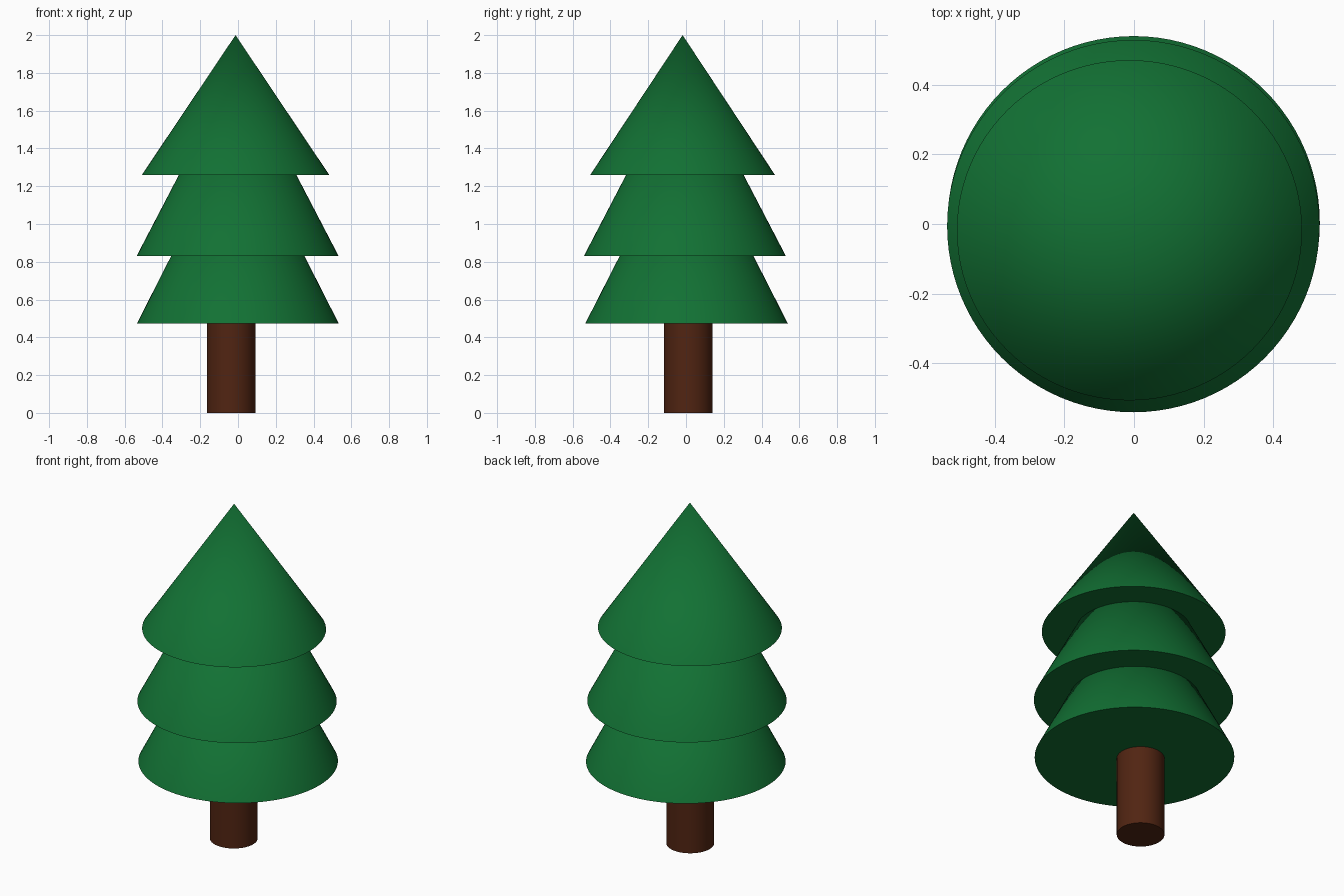
import bpy
import math

if "Cube" in bpy.data.objects:
    bpy.data.objects.remove(bpy.data.objects["Cube"])


def material(name, rgb):
    m = bpy.data.materials.new(name)
    m.diffuse_color = (*rgb, 1.0)
    m.use_nodes = True
    m.node_tree.nodes["Principled BSDF"].inputs["Base Color"].default_value = m.diffuse_color
    return m


green = material("pine green", (0.006, 0.165, 0.034))
brown = material("bark brown", (0.082, 0.018, 0.006))


def tapered(name, centre, rx, ry, z0, z1, top_ratio, mat):
    """Smooth upright cone or cylinder with a closed, sharp-edged base."""
    bpy.ops.mesh.primitive_cone_add(
        vertices=96, radius1=1, radius2=top_ratio, depth=z1 - z0,
        location=(*centre, (z0 + z1) / 2))
    ob = bpy.context.object
    ob.name = name
    ob.scale = (rx, ry, 1)
    bpy.ops.object.transform_apply(location=False, rotation=False, scale=True)
    bpy.ops.object.shade_smooth_by_angle(angle=math.radians(30))
    ob.data.materials.append(mat)


# Trunk, slightly off centre
tapered("trunk", (-0.036, 0.012), 0.128, 0.128, 0.0, 0.50, 1, brown)

# Three overlapping tiers of foliage
tapered("lower_foliage", (-0.001, 0.003), 0.535, 0.537, 0.472, 1.525, 0, green)
tapered("middle_foliage", (-0.002, -0.006), 0.535, 0.535, 0.83, 1.857, 0, green)
tapered("top_foliage", (-0.013, -0.018), 0.496, 0.489, 1.26, 2.0, 0, green)
